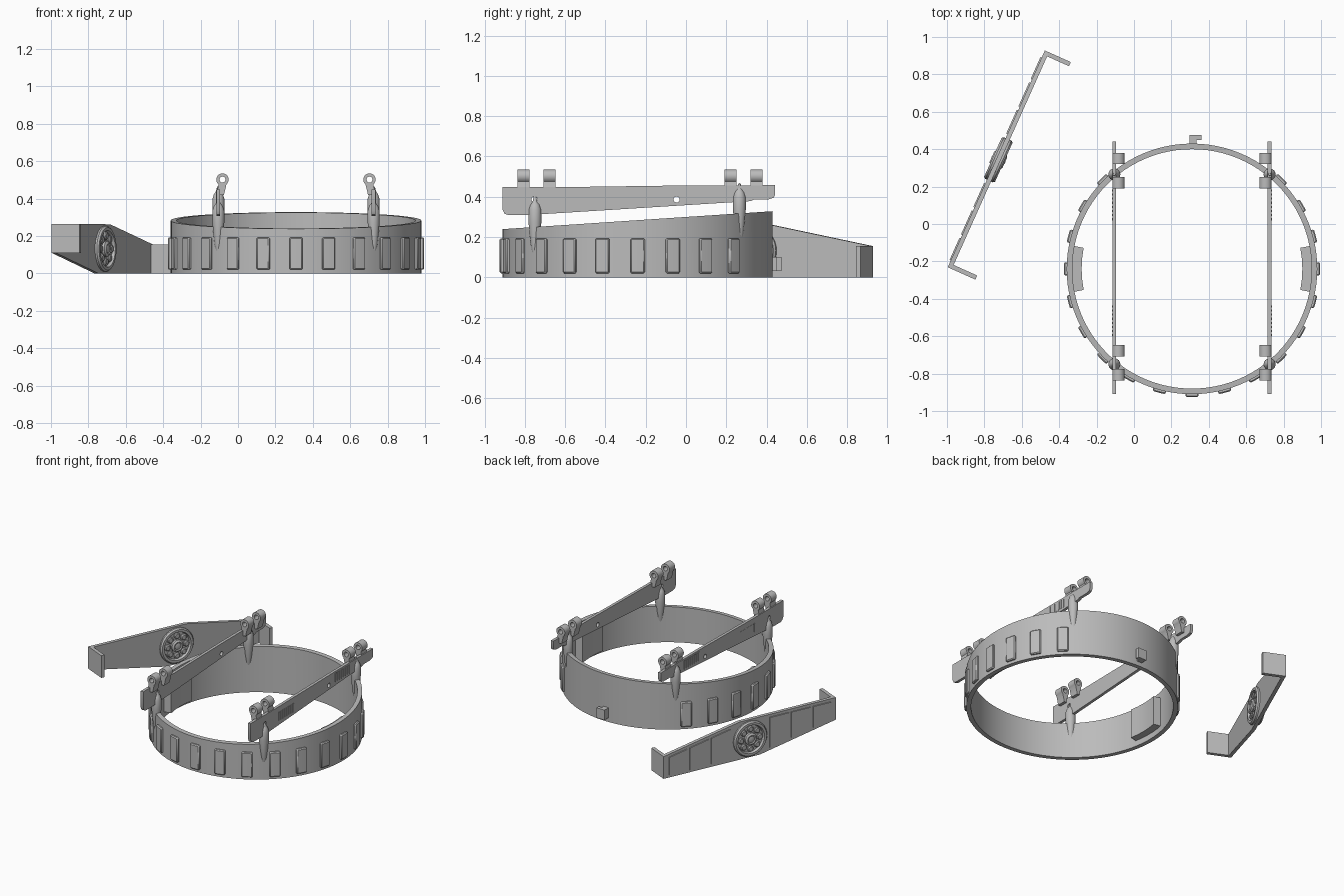
import bpy, bmesh, math
from mathutils import Matrix, Vector

if "Cube" in bpy.data.objects:
    bpy.data.objects.remove(bpy.data.objects["Cube"])

CX, CY = 0.31, -0.24          # centre of the round collar
grey = bpy.data.materials.new("plain grey")
grey.diffuse_color = (0.5, 0.5, 0.5, 1)
grey.use_nodes = True
grey.node_tree.nodes["Principled BSDF"].inputs["Base Color"].default_value = grey.diffuse_color


def finish(ob, bevel=0):
    ob.data.materials.clear()
    ob.data.materials.append(grey)
    bpy.ops.object.select_all(action='DESELECT')
    ob.select_set(True)
    bpy.context.view_layer.objects.active = ob
    bpy.ops.object.shade_smooth_by_angle(angle=math.radians(35))
    if bevel:
        m = ob.modifiers.new("bevel", 'BEVEL')
        m.width, m.segments = bevel, 1
    return ob


def from_bm(name, bm, matrix=Matrix(), bevel=0):
    bmesh.ops.recalc_face_normals(bm, faces=bm.faces)
    me = bpy.data.meshes.new(name)
    bm.to_mesh(me)
    bm.free()
    ob = bpy.data.objects.new(name, me)
    bpy.context.collection.objects.link(ob)
    ob.matrix_world = matrix
    return finish(ob, bevel)


def sweep(name, a0, a1, n, section, closed=False, bevel=0):
    """Sweep a closed (radius, height) section round the collar axis."""
    bm = bmesh.new()
    rings = []
    for i in range(n if closed else n + 1):
        a = a0 + (a1 - a0) * i / n
        pts = section(math.sin(a))
        rings.append([bm.verts.new((CX + r * math.cos(a), CY + r * math.sin(a), z)) for r, z in pts])
    k = len(rings[0])
    for i in range(n):
        p, q = rings[i], rings[(i + 1) % len(rings)]
        for j in range(k):
            bm.faces.new((p[j], p[(j + 1) % k], q[(j + 1) % k], q[j]))
    if not closed:
        bm.faces.new(rings[0])
        bm.faces.new(rings[-1])
    return from_bm(name, bm, bevel=bevel)


def arc_block(name, deg, half, r0, r1, z0, z1, bevel=0):
    a, h = math.radians(deg), math.radians(half)
    return sweep(name, a - h, a + h, 4, lambda s: [(r0, z0), (r1, z0), (r1, z1), (r0, z1)], bevel=bevel)


def circle(u, v, r, n=20):
    return [(u + r * math.cos(2 * math.pi * i / n), v + r * math.sin(2 * math.pi * i / n)) for i in range(n)]


def plate(name, loops, thick, matrix):
    """Flat outline with optional holes, extruded symmetrically."""
    cu = bpy.data.curves.new(name, 'CURVE')
    cu.dimensions, cu.fill_mode, cu.extrude = '2D', 'BOTH', thick / 2
    for loop in loops:
        sp = cu.splines.new('POLY')
        sp.points.add(len(loop) - 1)
        for p, (u, v) in zip(sp.points, loop):
            p.co = (u, v, 0, 1)
        sp.use_cyclic_u = True
    ob = bpy.data.objects.new(name, cu)
    bpy.context.collection.objects.link(ob)
    ob.matrix_world = matrix
    bpy.ops.object.select_all(action='DESELECT')
    ob.select_set(True)
    bpy.context.view_layer.objects.active = ob
    bpy.ops.object.convert(target='MESH')
    return finish(bpy.context.view_layer.objects.active)


def axes(origin, u, v):
    u, v = Vector(u), Vector(v)
    m = Matrix((u, v, u.cross(v))).transposed().to_4x4()
    m.translation = origin
    return m


def lathe(name, profile, matrix, n=24):
    bm = bmesh.new()
    vs = [bm.verts.new((r, 0, z)) for r, z in profile]
    es = [bm.edges.new(e) for e in zip(vs, vs[1:])]
    bmesh.ops.spin(bm, geom=vs + es, cent=(0, 0, 0), axis=(0, 0, 1), angle=2 * math.pi, steps=n)
    bmesh.ops.remove_doubles(bm, verts=bm.verts, dist=1e-5)
    return from_bm(name, bm, matrix)


def box(name, lo, hi, matrix=Matrix(), bevel=0):
    bm = bmesh.new()
    bmesh.ops.create_cube(bm, size=1)
    for v in bm.verts:
        v.co = [l + (h - l) * (c + 0.5) for l, h, c in zip(lo, hi, v.co)]
    return from_bm(name, bm, matrix, bevel)


# Collar with sloping rim
def collar_section(s):
    top = lambda r: 0.239 + 0.0664 * (r * s + 0.67)
    return [(0.67, 0), (0.67, top(0.67)), (0.64, top(0.64)), (0.64, 0)]


sweep("collar", 0, 2 * math.pi, 96, collar_section, closed=True)

# Raised pads round the outside, blocks inside, latch at the back
for i in range(-9, 10):
    arc_block("collar_pad", -90 + 15 * i, 3, 0.66, 0.685, 0.02, 0.193, 0.006)
for deg in (0, 180):
    arc_block("inner_block", deg, 11, 0.59, 0.65, 0.04, 0.245)
box("latch", (0.297, 0.42, 0.03), (0.335, 0.475, 0.10))
box("latch_lip", (0.297, 0.45, 0.03), (0.36, 0.475, 0.10))

# Two cross bars with hinge lugs and pins, mirrored about the collar centre
BAR = [(-0.91, 0.448), (-0.91, 0.335), (-0.90, 0.315), (-0.88, 0.308), (-0.80, 0.308),
       (0.32, 0.378), (0.34, 0.387), (0.41, 0.387), (0.435, 0.395), (0.442, 0.41), (0.442, 0.457),
       (0.0, 0.456), (-0.58, 0.448)]
PIN = [(0, 0), (0.013, 0.008), (0.02, 0.04), (0.027, 0.10), (0.032, 0.16), (0.032, 0.22),
       (0.024, 0.245), (0.01, 0.265), (0.007, 0.285), (0, 0.29)]
for side in (-1, 1):
    bx = CX + side * 0.415
    plate("cross_bar", [BAR, circle(-0.752, 0.386, 0.015), circle(-0.047, 0.386, 0.015)],
          0.02, axes((bx, 0, 0), (0, 1, 0), (0, 0, 1)))
    for y in (-0.806, -0.678, 0.22, 0.35):
        # lug outline: round eye with a neck down to the bar
        cu = -side * 0.022
        eye = [(cu + 0.033 * math.cos(a), 0.502 + 0.033 * math.sin(a))
               for a in [math.radians(-50 + 280 * i / 20) for i in range(21)]]
        outline = eye + [(-side * 0.01 - 0.02, 0.42), (-side * 0.01 + 0.02, 0.42)]
        plate("hinge_lug", [outline, circle(cu, 0.502, 0.016)], 0.06,
              axes((bx, y, 0), (1, 0, 0), (0, 0, 1)))
    for y, z in ((-0.75, 0.115), (0.265, 0.178)):
        lathe("pin", PIN, Matrix.Translation((bx, y, z)))
    # Fine grille ribs on the outer faces
    for y0, z0 in ((-0.60, 0.35), (0.02, 0.385)):
        for i in range(8):
            y = y0 + i * 0.022
            x = bx + side * 0.01
            box("grille_rib", (x - 0.003, y, z0), (x + 0.003, y + 0.011, z0 + 0.06))

# Detached brace: local x runs along it, y is up, z points to the collar side
D = Vector((0.409, 0.9125, 0))
L = 1.27
brace = axes((-0.985, -0.236, 0), D, (0, 0, 1))
PL = [(0, 0.11), (0.56, 0.0), (L, 0.0), (L, 0.155), (0.71, 0.263), (0, 0.265)]
plate("brace", [PL], 0.024, brace)
box("brace_end", (0, 0.11, -0.012), (0.024, 0.265, 0.15), brace)
box("brace_end", (L - 0.024, 0, -0.012), (L, 0.155, 0.14), brace)


def low(u):
    return 0.11 * max(0, 1 - u / 0.56)


def high(u):
    return 0.264 if u < 0.71 else 0.263 - 0.108 * (u - 0.71) / 0.56


# Raised panels on the outer side
for a, b in ((0.04, 0.17), (0.19, 0.33), (0.35, 0.49), (0.78, 0.92), (0.94, 1.08), (1.10, 1.23)):
    g = 0.02
    plate("brace_panel", [[(a, low(a) + g), (b, low(b) + g), (b, high(b) - g), (a, high(a) - g)]],
          0.01, brace @ Matrix.Translation((0, 0, -0.014)))

# Wheel boss on both sides: rim, hub and a ring of studs
for s in (1, -1):
    m = brace @ Matrix.Translation((L / 2, 0.132, 0)) @ Matrix.Diagonal((1, 1, s, 1))
    lathe("boss_rim", [(0.122, 0), (0.122, 0.022), (0.114, 0.032), (0.098, 0.032), (0.092, 0.016), (0, 0.016)], m, 32)
    lathe("boss_hub", [(0.042, 0.01), (0.042, 0.03), (0.03, 0.038), (0.022, 0.034), (0, 0.04)], m)
    for i in range(8):
        a = math.pi * i / 4
        t = Matrix.Translation((0.069 * math.cos(a), 0.069 * math.sin(a), 0))
        lathe("boss_stud", [(0.021, 0.01), (0.021, 0.024), (0.015, 0.029), (0, 0.029)], m @ t, 12)
